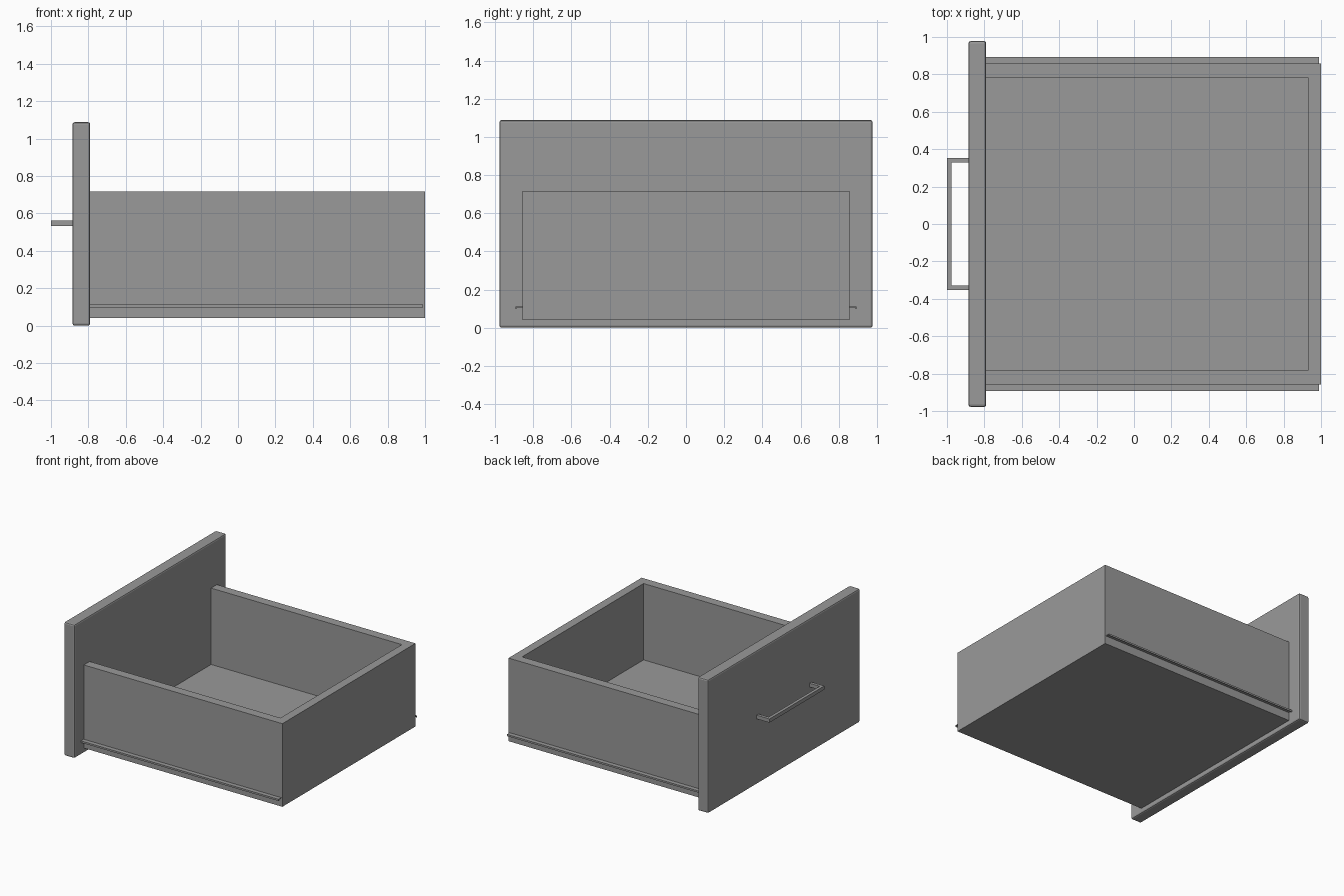
import bpy
import bmesh

cube = bpy.data.objects.get("Cube")
if cube:
    bpy.data.objects.remove(cube, do_unlink=True)

# Single flat grey
grey = bpy.data.materials.new("plain grey")
grey.use_nodes = True
COLOUR = (0.32, 0.32, 0.32, 1)
grey.diffuse_color = COLOUR
grey.node_tree.nodes["Principled BSDF"].inputs["Base Color"].default_value = COLOUR


def prism(name, outline, axis, start, end, bevel=0):
    """Extrude a 2D outline along an axis (0=x, 1=y, 2=z)."""
    bm = bmesh.new()
    verts = []
    for point in outline:
        co = list(point)
        co.insert(axis, start)
        verts.append(bm.verts.new(co))
    face = bm.faces.new(verts)
    moved = bmesh.ops.extrude_face_region(bm, geom=[face])["geom"]
    for v in moved:
        if isinstance(v, bmesh.types.BMVert):
            v.co[axis] = end
    bmesh.ops.recalc_face_normals(bm, faces=bm.faces)
    mesh = bpy.data.meshes.new(name)
    bm.to_mesh(mesh)
    bm.free()
    mesh.materials.append(grey)
    obj = bpy.data.objects.new(name, mesh)
    bpy.context.collection.objects.link(obj)
    if bevel:
        mod = obj.modifiers.new("soft edges", "BEVEL")
        mod.width = bevel
        mod.segments = 2
    return obj


def u_shape(outer, inner, closed, closed_inner, open_end):
    """U-shaped outline lying in the xy plane, opening toward open_end."""
    return [(open_end, -outer), (closed, -outer), (closed, outer), (open_end, outer),
            (open_end, inner), (closed_inner, inner), (closed_inner, -inner), (open_end, -inner)]


PANEL_BACK, PANEL_FRONT = -0.79, -0.885

# Front panel with softened edges
prism("front_panel", [(-0.978, 0), (0.978, 0), (0.978, 1.088), (-0.978, 1.088)],
      0, PANEL_FRONT, PANEL_BACK, bevel=0.012)

# Drawer walls (two sides and back) and floor
prism("drawer_walls", u_shape(0.857, 0.782, 1.0, 0.93, PANEL_BACK), 2, 0.04, 0.717)
prism("drawer_floor", [(PANEL_BACK, -0.782), (0.93, -0.782), (0.93, 0.782), (PANEL_BACK, 0.782)],
      2, 0.04, 0.095)

# Pull handle
prism("handle", u_shape(0.353, 0.328, -1.0, -0.975, PANEL_FRONT), 2, 0.533, 0.563)

# Slide rails: thin angle strips with a downward lip
for side, name in ((1, "left_rail"), (-1, "right_rail")):
    profile = [(0.857, 0.112), (0.893, 0.112), (0.893, 0.098),
               (0.888, 0.098), (0.888, 0.107), (0.857, 0.107)]
    prism(name, [(side * y, z) for y, z in profile], 0, PANEL_BACK, 0.99)
